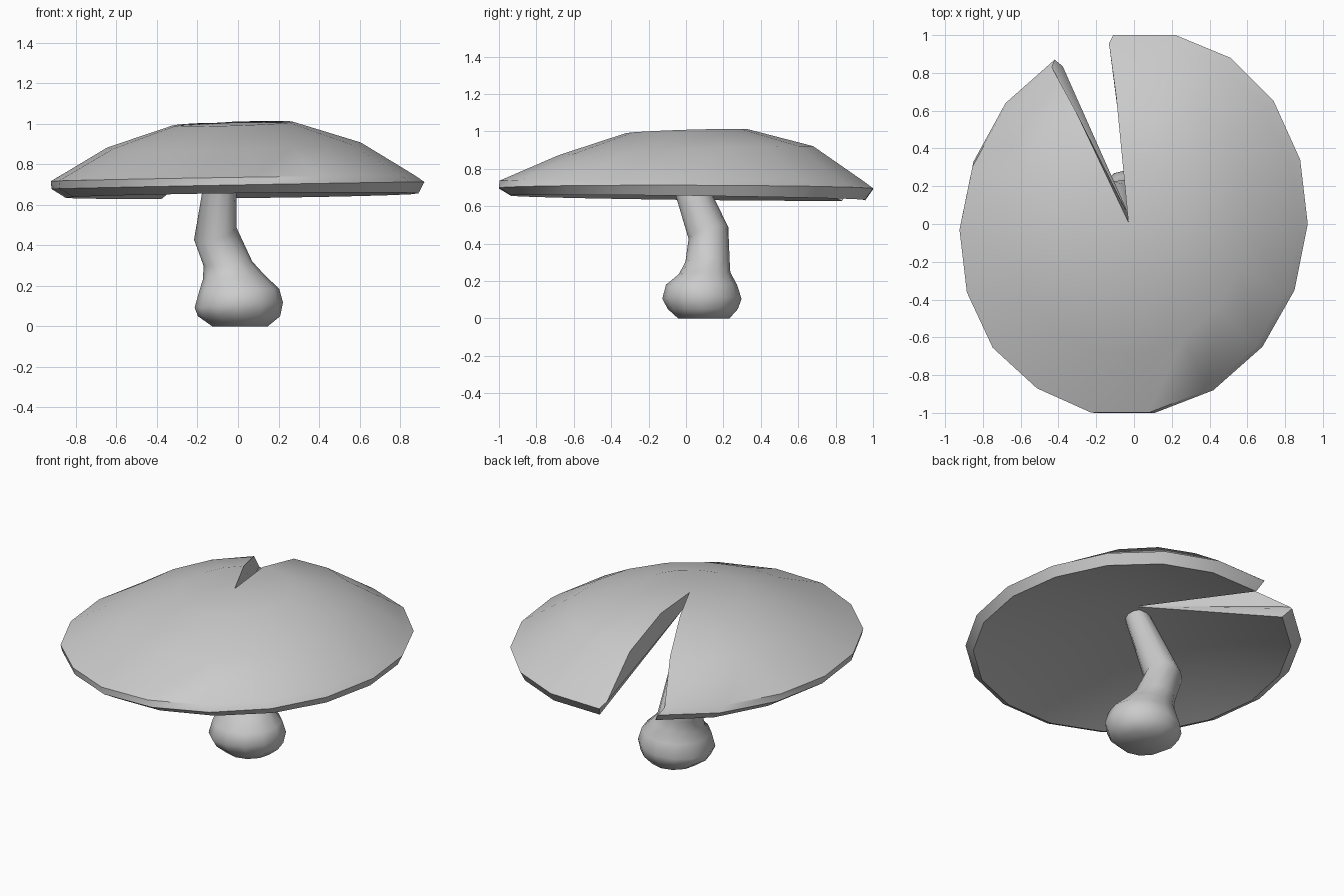
import bpy, bmesh
from math import sin, cos, tau, radians
from mathutils import Vector

if "Cube" in bpy.data.objects:
    bpy.data.objects.remove(bpy.data.objects["Cube"])


def finish(bm, name, angle):
    bmesh.ops.recalc_face_normals(bm, faces=bm.faces[:])
    me = bpy.data.meshes.new(name)
    bm.to_mesh(me)
    bm.free()
    ob = bpy.data.objects.new(name, me)
    bpy.context.collection.objects.link(ob)
    bpy.ops.object.select_all(action='DESELECT')
    ob.select_set(True)
    bpy.context.view_layer.objects.active = ob
    bpy.ops.object.shade_smooth_by_angle(angle=radians(angle))
    return ob


# Cap: shallow shell with one wedge missing, rim points run clockwise
rim = [(-.11, 1), (.22, 1), (.51, .88), (.74, .65), (.88, .34), (.92, 0),
       (.85, -.35), (.68, -.65), (.42, -.88), (.11, -1), (-.21, -1),
       (-.50, -.87), (-.74, -.65), (-.88, -.35), (-.92, -.01),
       (-.85, .33), (-.68, .64), (-.42, .87)]
# centre x, centre y, scale, height, slope in x, slope in y
cap_rings = [(-.025, .005, .325, 1.0, .03, .03),
             (-.02, 0, .68, .895, .02, .034),
             (-.025, -.02, .977, .73, .016, -.005),
             (0, 0, 1, .695, .019, -.003),
             (.02, .012, .946, .645, .013, -.013)]
bm = bmesh.new()
rings = []
for cx, cy, s, z, sx, sy in cap_rings:
    rings.append([bm.verts.new((cx + s * x, cy + s * y,
                                z + sx * s * x + sy * s * y)) for x, y in rim])
top = bm.verts.new((-.03, .01, 1.005))
under = bm.verts.new((-.01, .01, .925))
for i in range(len(rim) - 1):
    bm.faces.new((top, rings[0][i], rings[0][i + 1]))
    bm.faces.new((under, rings[-1][i + 1], rings[-1][i]))
    for a, b in zip(rings, rings[1:]):
        bm.faces.new((a[i], b[i], b[i + 1], a[i + 1]))
# Cut walls of the wedge, fanned from the inner apex
for k in (0, -1):
    edge = [top] + [r[k] for r in rings]
    for a, b in zip(edge, edge[1:]):
        bm.faces.new((under, a, b))
finish(bm, "mushroom_cap", 35)

# Stem: bulbous base and bent stalk
# centre x, centre y, height, radius x, radius y, slope in x, slope in y
stem_rings = [(.01, .095, 0, .137, .137, 0, 0),
              (.005, .09, .05, .203, .187, 0, 0),
              (.004, .085, .105, .218, .212, .06, 0),
              (.006, .083, .18, .197, .19, .03, 0),
              (-.02, .1, .242, .153, .137, .06, .03),
              (-.05, .115, .31, .12, .118, .09, .05),
              (-.112, .12, .457, .105, .106, .28, .3),
              (-.07, -.055, .905, .065, .07, 0, .2)]
N = 12
bm = bmesh.new()
rings = []
for cx, cy, z, rx, ry, sx, sy in stem_rings:
    ring = []
    for i in range(N):
        x, y = rx * cos(tau * i / N), ry * sin(tau * i / N)
        ring.append(bm.verts.new((cx + x, cy + y, z + sx * x + sy * y)))
    rings.append(ring)
for a, b in zip(rings, rings[1:]):
    for i in range(N):
        j = (i + 1) % N
        bm.faces.new((a[i], a[j], b[j], b[i]))
bm.faces.new(rings[0])
bm.faces.new(rings[-1])
finish(bm, "mushroom_stem", 50)
